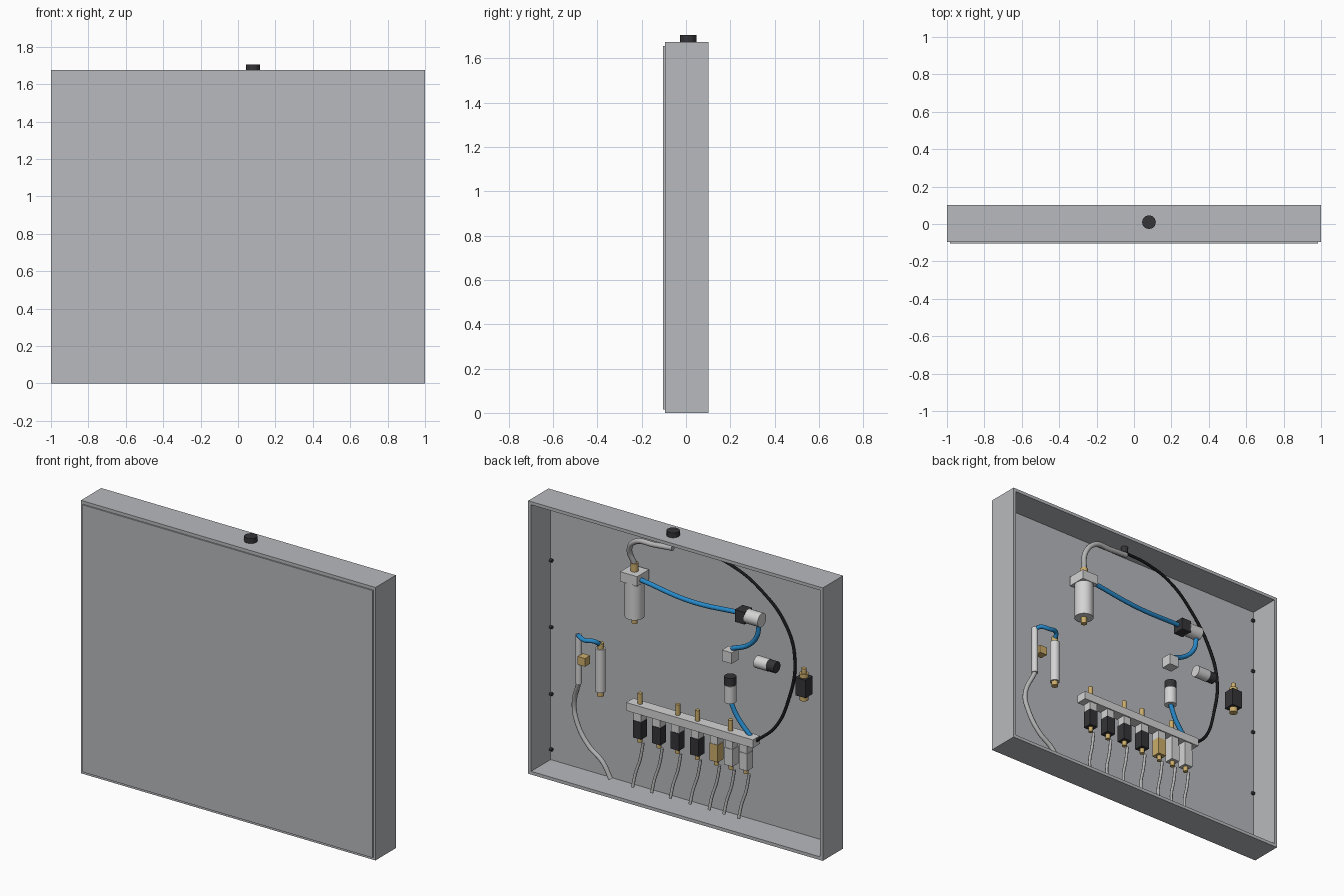
import bpy, bmesh, math
from mathutils import Vector, Matrix

if "Cube" in bpy.data.objects:
    bpy.data.objects.remove(bpy.data.objects["Cube"])


def mat(name, r, g, b):
    m = bpy.data.materials.new(name)
    m.diffuse_color = (r, g, b, 1)
    m.use_nodes = True
    m.node_tree.nodes["Principled BSDF"].inputs["Base Color"].default_value = m.diffuse_color
    return m


CASE = mat("painted_steel", 0.48, 0.49, 0.51)
LIGHT = mat("light_aluminium", 0.66, 0.66, 0.66)
GREY = mat("grey_tube", 0.46, 0.46, 0.46)
DARK = mat("dark_plastic", 0.035, 0.035, 0.04)
BLACK = mat("black_rubber", 0.01, 0.01, 0.012)
BRASS = mat("brass", 0.60, 0.42, 0.15)
BLUE = mat("blue_hose", 0.02, 0.25, 0.58)


def finish(bm, name, m):
    me = bpy.data.meshes.new(name)
    bm.to_mesh(me)
    bm.free()
    me.materials.append(m)
    ob = bpy.data.objects.new(name, me)
    bpy.context.collection.objects.link(ob)
    return ob


def box(name, c, s, m):
    bm = bmesh.new()
    bmesh.ops.create_cube(bm, size=1, matrix=Matrix.Translation(c) @ Matrix.Diagonal((*s, 1)))
    return finish(bm, name, m)


def rod(name, a, b, r, m, n=24):
    """Cylinder between two points, smooth round its side."""
    a, b = Vector(a), Vector(b)
    rot = (b - a).to_track_quat('Z', 'Y').to_matrix().to_4x4()
    bm = bmesh.new()
    bmesh.ops.create_cone(bm, cap_ends=True, segments=n, radius1=r, radius2=r,
                          depth=(b - a).length, matrix=Matrix.Translation((a + b) / 2) @ rot)
    for f in bm.faces:
        f.smooth = len(f.verts) == 4 and n > 12
    for e in bm.edges:
        e.smooth = e.calc_face_angle(0) < 0.6
    return finish(bm, name, m)


def upright(name, x, y, z0, z1, r, m, n=24):
    return rod(name, (x, y, z0), (x, y, z1), r, m, n)


def hose(name, pts, r, m):
    cu = bpy.data.curves.new(name, 'CURVE')
    cu.dimensions = '3D'
    cu.bevel_depth, cu.bevel_resolution = r, 3
    cu.resolution_u, cu.use_fill_caps = 8, True
    sp = cu.splines.new('BEZIER')
    sp.bezier_points.add(len(pts) - 1)
    for p, co in zip(sp.bezier_points, pts):
        p.co = co
        p.handle_left_type = p.handle_right_type = 'AUTO'
    cu.materials.append(m)
    ob = bpy.data.objects.new(name, cu)
    bpy.context.collection.objects.link(ob)
    return ob


# Case: a tray open at the back, with a thin cover plate on the front
H, T, YF, YB = 1.675, 0.028, -0.095, 0.102
bm = bmesh.new()
bmesh.ops.create_cube(bm, size=1, matrix=Matrix.Translation((0, (YF + YB) / 2, H / 2))
                      @ Matrix.Diagonal((2, YB - YF, H, 1)))
back = [f for f in bm.faces if f.normal.y > 0.9]
bmesh.ops.inset_region(bm, faces=back, thickness=T)
ext = bmesh.ops.extrude_discrete_faces(bm, faces=back)['faces']
for v in ext[0].verts:
    v.co.y = YF + 0.008
bmesh.ops.recalc_face_normals(bm, faces=bm.faces[:])
finish(bm, "case", CASE)
box("front_plate", (0, -0.099, 0.835), (1.97, 0.008, 1.64), CASE)

# Screws along both inner side walls
for s in (-1, 1):
    for z in (0.09, 0.43, 0.84, 1.25, 1.59):
        rod("wall_screw", (s * 0.975, -0.075, z), (s * 0.96, -0.075, z), 0.01, DARK, 12)

# Cable gland through the top
upright("top_gland", 0.08, 0.01, 1.67, 1.705, 0.037, DARK, 12)
upright("gland_stem", 0.08, 0.01, 1.615, 1.66, 0.02, DARK, 12)

# Filter with its supply tube
X, Y = 0.363, -0.02
box("filter_head", (X, Y, 1.34), (0.115, 0.115, 0.06), LIGHT)
upright("filter_bowl", X, Y, 1.09, 1.31, 0.055, LIGHT, 32)
upright("filter_drain", X, Y, 1.05, 1.09, 0.017, BRASS)
upright("filter_inlet", X, Y, 1.37, 1.42, 0.022, BRASS)
hose("supply_tube", [(X, Y, 1.41), (0.377, 0.01, 1.51), (0.318, 0.027, 1.58),
                     (0.2, 0.025, 1.59), (0.075, 0.02, 1.6)], 0.016, GREY)

# Regulator and the hoses that feed it
Y = -0.015
hose("filter_hose", [(0.305, 0, 1.336), (-0.03, 0, 1.295), (-0.35, Y, 1.305)], 0.014, BLUE)
box("regulator_block", (-0.38, Y, 1.30), (0.065, 0.075, 0.075), DARK)
rod("regulator_body", (-0.41, Y, 1.30), (-0.505, Y, 1.30), 0.042, LIGHT)
hose("regulator_hose", [(-0.486, Y, 1.265), (-0.47, Y, 1.19), (-0.41, -0.02, 1.12),
                        (-0.30, -0.02, 1.07)], 0.014, BLUE)
box("junction_cube", (-0.29, Y, 1.03), (0.067, 0.067, 0.067), LIGHT)

# Sensor cylinders, one lying and one upright
rod("lying_sensor_body", (-0.475, -0.01, 1.04), (-0.56, -0.01, 1.04), 0.036, LIGHT)
rod("lying_sensor_cap", (-0.56, -0.01, 1.04), (-0.61, -0.01, 1.04), 0.034, DARK)
upright("upright_sensor_body", -0.29, Y, 0.745, 0.85, 0.036, LIGHT)
upright("upright_sensor_cap", -0.29, Y, 0.85, 0.90, 0.034, DARK)
hose("sensor_hose", [(-0.29, Y, 0.75), (-0.335, -0.02, 0.66), (-0.42, -0.027, 0.56)], 0.014, BLUE)

# Manifold bar with seven valves
box("manifold_bar", (-0.04, -0.012, 0.545), (0.86, 0.07, 0.05), LIGHT)
for x in (0.32, 0.064, -0.07, -0.295):
    upright("manifold_fitting", x, -0.012, 0.57, 0.635, 0.014, BRASS, 16)
colours = [DARK] * 4 + [BRASS] + [LIGHT] * 2
for x, m in zip((0.32, 0.19, 0.064, -0.07, -0.20, -0.30, -0.40), colours):
    box("valve_mount", (x, -0.012, 0.495), (0.052, 0.055, 0.055), LIGHT)
    box("valve_body", (x, -0.01, 0.418), (0.057, 0.057, 0.105), m)
    upright("valve_outlet", x, -0.01, 0.335, 0.37, 0.014, BRASS, 16)
    hose("outlet_tube", [(x - 0.022, -0.01, 0.335), (x - 0.005, -0.005, 0.23),
                         (x + 0.02, 0.005, 0.14), (x + 0.03, 0.018, 0.06)], 0.009, GREY)

# Side cylinders with a brass bracket
upright("side_rod", 0.74, -0.016, 0.58, 0.88, 0.019, LIGHT)
box("side_bracket", (0.70, -0.01, 0.735), (0.05, 0.05, 0.05), BRASS)
upright("side_cylinder", 0.59, -0.014, 0.573, 0.837, 0.029, LIGHT)
upright("side_cylinder_top", 0.59, -0.014, 0.837, 0.87, 0.019, BRASS)
upright("side_cylinder_end", 0.59, -0.014, 0.545, 0.573, 0.02, BRASS)
hose("side_hose", [(0.74, -0.016, 0.87), (0.72, 0.01, 0.885), (0.67, 0.03, 0.88),
                   (0.61, 0.02, 0.885), (0.59, -0.01, 0.86)], 0.013, BLUE)
hose("drain_tube", [(0.74, -0.016, 0.58), (0.79, -0.044, 0.43), (0.77, -0.04, 0.33),
                    (0.69, -0.036, 0.207), (0.59, -0.034, 0.13), (0.535, -0.034, 0.04)], 0.014, GREY)

# Separate solenoid valve
X, Y = -0.78, -0.03
box("solenoid_body", (X, Y, 0.966), (0.07, 0.068, 0.11), DARK)
upright("solenoid_neck", X, Y, 1.02, 1.045, 0.025, BRASS)
upright("solenoid_tip", X, Y, 1.045, 1.075, 0.015, BRASS)
upright("solenoid_outlet", X, Y, 0.88, 0.912, 0.024, BRASS)

# Black signal cable from the gland to the manifold
hose("signal_cable", [(0.06, 0.01, 1.62), (-0.10, -0.005, 1.62), (-0.30, -0.025, 1.573),
                      (-0.47, -0.05, 1.466), (-0.63, -0.07, 1.28), (-0.69, -0.07, 1.085),
                      (-0.654, -0.06, 0.834), (-0.58, -0.04, 0.656), (-0.468, -0.015, 0.55)],
     0.009, BLACK)
